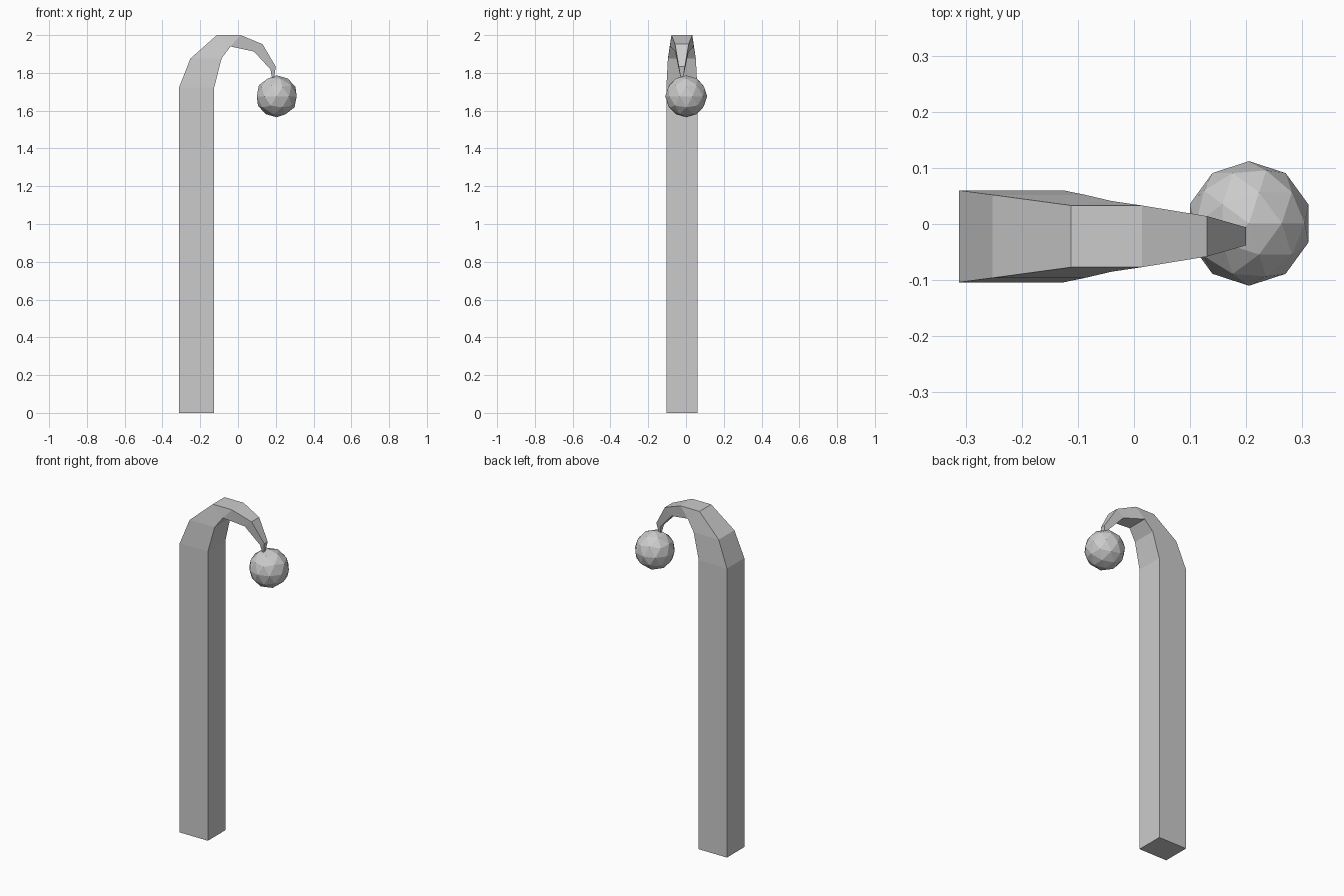
import bpy, bmesh

if "Cube" in bpy.data.objects:
    bpy.data.objects.remove(bpy.data.objects["Cube"])

# Cross-sections: outer (x, z, half width), inner (x, z, half width)
SECTIONS = [
    ((-0.312, 0.0, 0.082), (-0.126, 0.0, 0.082)),
    ((-0.312, 1.723, 0.082), (-0.126, 1.723, 0.082)),
    ((-0.252, 1.876, 0.074), (-0.087, 1.876, 0.074)),
    ((-0.112, 2.0, 0.055), (-0.040, 1.940, 0.063)),
    ((0.014, 2.0, 0.055), (-0.040, 1.940, 0.063)),
    ((0.130, 1.952, 0.036), (0.085, 1.913, 0.036)),
    ((0.200, 1.833, 0.016), (0.172, 1.818, 0.016)),
    ((0.190, 1.772, 0.006), (0.180, 1.772, 0.006)),
]
Y_MID = -0.022


def finish(bm, name):
    bmesh.ops.recalc_face_normals(bm, faces=bm.faces)
    mesh = bpy.data.meshes.new(name)
    bm.to_mesh(mesh)
    bm.free()
    obj = bpy.data.objects.new(name, mesh)
    bpy.context.collection.objects.link(obj)
    return obj


# Curved, tapering stem lofted through square sections
bm = bmesh.new()
rings = []
for (ox, oz, ow), (ix, iz, iw) in SECTIONS:
    rings.append([bm.verts.new(p) for p in (
        (ox, Y_MID - ow, oz), (ix, Y_MID - iw, iz),
        (ix, Y_MID + iw, iz), (ox, Y_MID + ow, oz))])
for a, b in zip(rings, rings[1:]):
    for i in range(4):
        j = (i + 1) % 4
        bm.faces.new((a[i], a[j], b[j], b[i]))
bm.faces.new(rings[0])
bm.faces.new(rings[-1])
bmesh.ops.remove_doubles(bm, verts=bm.verts, dist=0.0005)
finish(bm, "curved_stem")

# Faceted ball hanging from the tip
bm = bmesh.new()
bmesh.ops.create_icosphere(bm, subdivisions=2, radius=0.111)
ball = finish(bm, "hanging_ball")
ball.location = (0.205, 0.001, 1.676)
